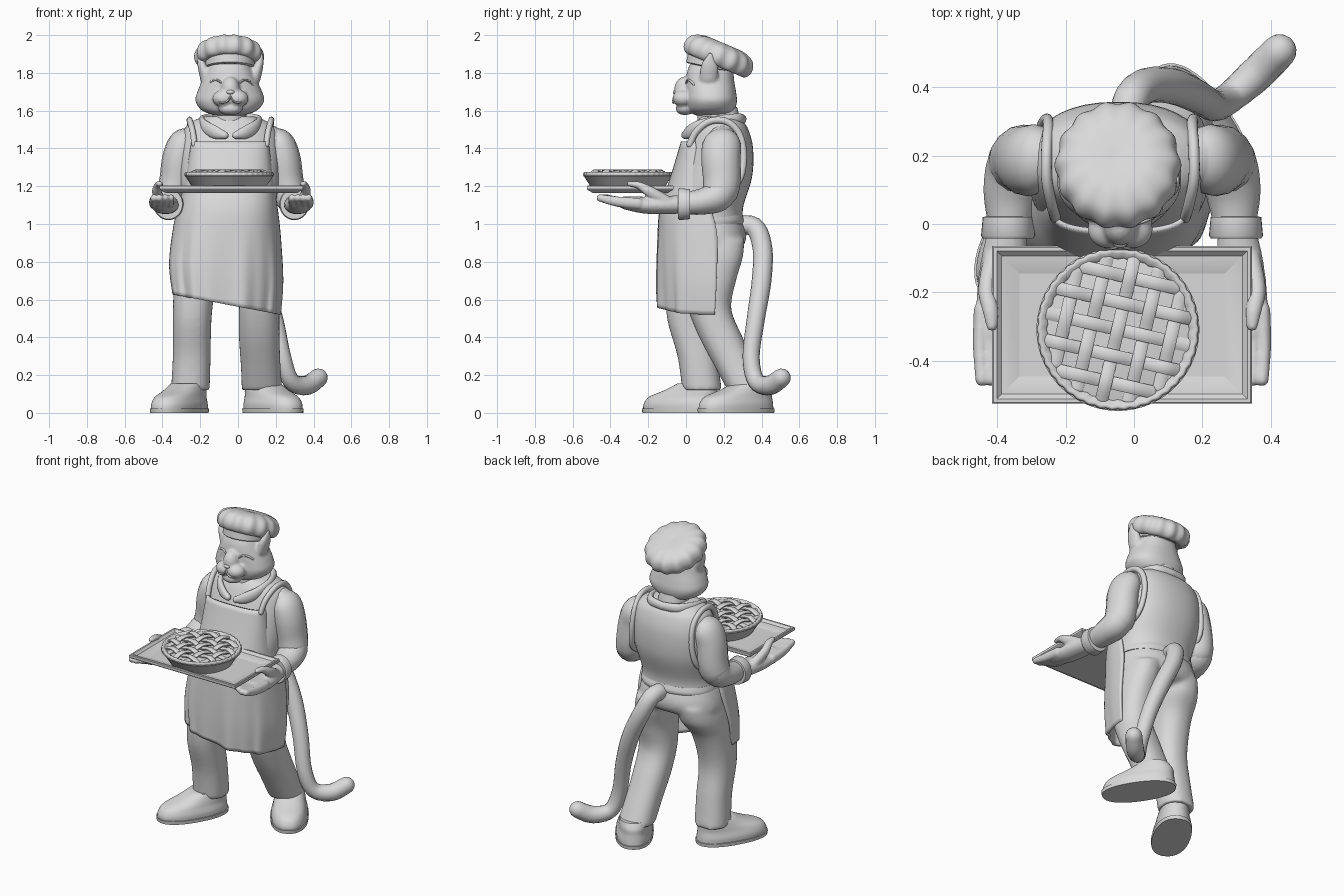
import bpy, bmesh, math
from mathutils import Vector, Matrix

cube = bpy.data.objects.get("Cube")
if cube:
    bpy.data.objects.remove(cube)

clay = bpy.data.materials.new("light_grey")
clay.use_nodes = True
clay.diffuse_color = (0.7, 0.7, 0.7, 1)
for node in clay.node_tree.nodes:
    if node.type == 'BSDF_PRINCIPLED':
        node.inputs["Base Color"].default_value = clay.diffuse_color

X, Y, Z = Vector((1, 0, 0)), Vector((0, 1, 0)), Vector((0, 0, 1))
MID = -0.04          # the figure's own centre line
SIDES = (("right", -1), ("left", 1))


def spline(rows, steps=5):
    """Smooth curve through rows of numbers."""
    rows = [tuple(r) for r in rows]
    padded = [rows[0]] + rows + [rows[-1]]
    out = []
    for a, b, c, d in zip(padded, padded[1:], padded[2:], padded[3:]):
        for k in range(steps):
            t = k / steps
            out.append([q + 0.5 * t * (r - p + t * (2*p - 5*q + 4*r - s + t * (3*(q - r) + s - p)))
                        for p, q, r, s in zip(a, b, c, d)])
    return out + [list(rows[-1])]


def skin(bm, rings, closed=True):
    """Join point rings with quads; closed rings also get end caps."""
    loops = [[bm.verts.new(p) for p in ring] for ring in rings]
    n = len(loops[0])
    for low, high in zip(loops, loops[1:]):
        for i in range(n if closed else n - 1):
            j = (i + 1) % n
            bm.faces.new((low[i], low[j], high[j], high[i]))
    if closed:
        bm.faces.new(loops[0][::-1])
        bm.faces.new(loops[-1])


def bend(v, power):
    return math.copysign(abs(v) ** power, v)


def oval(x0, x1, y0, y1, z, n=40, power=0.87):
    turn = [2 * math.pi * i / n for i in range(n)]
    return [Vector(((x0 + x1) / 2 + (x1 - x0) / 2 * bend(math.cos(a), power),
                    (y0 + y1) / 2 + (y1 - y0) / 2 * bend(math.sin(a), power), z)) for a in turn]


def loft(bm, rows, move=None):
    """Rows are z, x0, x1, y0, y1."""
    rings = [oval(*r[1:], r[0]) for r in spline(rows)]
    if move:
        rings = [[move @ p for p in ring] for ring in rings]
    skin(bm, rings)


def tube(bm, rows, ref=X, n=16):
    """Rows are x, y, z, radius along ref, other radius; ends are rounded."""
    path = spline(rows)
    pts = [Vector(r[:3]) for r in path]
    tans = [(pts[min(i + 1, len(pts) - 1)] - pts[max(i - 1, 0)]).normalized() for i in range(len(pts))]
    stations = [(p, t, r[3], r[4]) for p, t, r in zip(pts, tans, path)]

    def cap(station, sign):
        p, t, a, b = station
        return [(p + t * sign * min(a, b) * math.sin(k), t, a * math.cos(k), b * math.cos(k))
                for k in (0.4, 0.8, 1.15, 1.4)]
    stations = cap(stations[0], -1)[::-1] + stations + cap(stations[-1], 1)
    rings = []
    for p, t, a, b in stations:
        u = (ref - t * ref.dot(t)).normalized()
        v = t.cross(u)
        rings.append([p + u * a * math.cos(w) + v * b * math.sin(w)
                      for w in (2 * math.pi * i / n for i in range(n))])
    skin(bm, rings)


def ball(bm, centre, size):
    bmesh.ops.create_uvsphere(bm, u_segments=24, v_segments=16, radius=1,
                              matrix=Matrix.Translation(centre) @ Matrix.Diagonal((*size, 1)))


def revolve(bm, profile, move, lobes=0, depth=0, n=168):
    rings = [[move @ Vector((r * (1 + depth * math.cos(lobes * a)) * math.cos(a),
                             r * (1 + depth * math.cos(lobes * a)) * math.sin(a), z))
              for a in (2 * math.pi * i / n for i in range(n))] for r, z in profile]
    skin(bm, rings)


def finish(name, bm, voxel=0, thick=0, sharp=45):
    """Turn the mesh into an object; voxel blends overlapping pieces."""
    bmesh.ops.recalc_face_normals(bm, faces=bm.faces)
    mesh = bpy.data.meshes.new(name)
    bm.to_mesh(mesh)
    bm.free()
    mesh.polygons.foreach_set("use_smooth", [True] * len(mesh.polygons))
    mesh.set_sharp_from_angle(angle=math.radians(sharp))
    mesh.materials.append(clay)
    obj = bpy.data.objects.new(name, mesh)
    bpy.context.scene.collection.objects.link(obj)
    if thick:
        mod = obj.modifiers.new("thickness", 'SOLIDIFY')
        mod.thickness, mod.offset = thick, 0
    if voxel:
        mod = obj.modifiers.new("blend", 'REMESH')
        mod.mode, mod.voxel_size, mod.use_smooth_shade = 'VOXEL', voxel, True
        mod = obj.modifiers.new("soften", 'SMOOTH')
        mod.factor, mod.iterations = 0.5, 6


def part(name, build, rows, **options):
    bm = bmesh.new()
    build(bm, rows, **options)
    finish(name, bm)


# Trousers: pelvis and two legs blended together
bm = bmesh.new()
loft(bm, [(.85, -.26, .16, .02, .24), (.88, -.32, .21, -.07, .3), (.95, -.315, .205, -.1, .32),
          (1.06, -.28, .18, -.09, .285)])
loft(bm, [(.12, -.355, -.15, -.02, .19), (.3, -.345, -.145, -.045, .165), (.5, -.345, -.14, -.1, .14),
          (.7, -.34, -.115, -.11, .19), (.82, -.33, -.08, -.1, .275), (.92, -.31, -.07, -.09, .3)])
loft(bm, [(.12, .02, .235, .22, .43), (.25, .015, .225, .15, .37), (.4, .005, .22, .07, .3),
          (.55, .005, .22, .01, .24), (.7, .015, .225, -.03, .265), (.82, -.0, .22, -.06, .3),
          (.92, -.01, .2, -.06, .31)])
finish("trousers", bm, voxel=.012)

# Shoes with soles, toes turned out
for (side, s), spot, angle in zip(SIDES, ((-.31, -.025, 0), (.185, .265, 0)), (-30, 33)):
    place = Matrix.Translation(spot) @ Matrix.Rotation(math.radians(angle), 4, 'Z')
    part(side + "_shoe", loft, [(.02, -.108, .108, -.22, .22), (.05, -.108, .108, -.215, .217),
                                (.085, -.098, .098, -.185, .213), (.12, -.09, .09, -.09, .21),
                                (.155, -.082, .082, -.01, .19)], move=place)
    part(side + "_sole", loft, [(0, -.112, .112, -.224, .224), (.022, -.114, .114, -.227, .227)], move=place)

# Torso, waistband, neck
part("vest", loft, [(1.03, -.29, .2, -.1, .3), (1.1, -.29, .2, -.1, .305), (1.25, -.31, .22, -.05, .35),
                    (1.4, -.31, .22, -.005, .355), (1.5, -.285, .2, .035, .33), (1.545, -.24, .15, .06, .3),
                    (1.57, -.17, .08, .08, .28)])
part("waistband", loft, [(1.0, -.295, .2, -.1, .305), (1.02, -.295, .2, -.1, .31), (1.05, -.29, .195, -.1, .3)])
part("neck", loft, [(1.45, -.15, .06, .05, .3), (1.52, -.14, .05, .06, .295), (1.62, -.13, .04, .06, .27)])

# Apron: one folded sheet wrapped round the front, hem swung to one side
rows = spline([(0, -.34, .22, -.155, .11), (.2, -.358, .233, -.155, .13), (.45, -.335, .22, -.145, .15),
               (.6, -.305, .205, -.13, .13), (.75, -.275, .185, -.085, .09), (1, -.24, .155, -.02, .05)])
rings = []
for t, x0, x1, front, edge in rows:
    ring = []
    for i in range(73):
        a = math.pi * i / 72
        low = max(0, 1 - 1.5 * t)
        x = (x0 + x1) / 2 - (x1 - x0) / 2 * bend(math.cos(a), .72)
        side_edge = edge - .1 * low * (1 - i / 72)
        y = side_edge - (side_edge - front) * math.sin(a) ** (.72 + .25 * low * i / 72)
        y += .16 * low * max(0, x + .1)
        fold = max(0, .5 - t) * (.02 * math.sin(9 * a + 1) + .012 * math.sin(17 * a))
        hem = .57 - .19 * (x - MID)
        ring.append(Vector((x, y + fold, hem + (1.435 - hem) * t)))
    rings.append(ring)
bm = bmesh.new()
skin(bm, rings, closed=False)
finish("apron", bm, thick=.014)

# Shirt collar and apron straps running round the armholes
for side, s in SIDES:
    part(side + "_collar", tube, [(MID + s * d, y, z, a, .02) for d, y, z, a in (
        (0, .3, 1.555, .025), (.1, .275, 1.555, .03), (.15, .17, 1.54, .034), (.135, .07, 1.515, .035),
        (.08, .015, 1.485, .034), (.03, -.005, 1.47, .02))], ref=Z)
    part(side + "_strap", tube, [(MID + s * d, y, z, .016, .018) for d, y, z in (
        (.19, .02, 1.42), (.2, .055, 1.49), (.215, .13, 1.545), (.215, .22, 1.54), (.21, .285, 1.47),
        (.215, .305, 1.35), (.23, .28, 1.23), (.235, .2, 1.17))])

# Arms, cuffs and hands
for side, s in SIDES:
    def arm_rows(points):
        return [(MID + .005 + s * d, y, z, a, b) for d, y, z, a, b in points]
    part(side + "_sleeve", tube, arm_rows([
        (.215, .19, 1.47, .05, .07), (.25, .19, 1.43, .08, .1), (.275, .185, 1.35, .09, .104),
        (.29, .19, 1.24, .09, .1), (.3, .185, 1.18, .09, .095)]))
    part(side + "_forearm", tube, arm_rows([
        (.295, .19, 1.24, .08, .085), (.31, .175, 1.155, .085, .085), (.325, .09, 1.12, .08, .07),
        (.33, 0, 1.11, .062, .06)]))
    bm = bmesh.new()
    skin(bm, [[Vector((MID + .005 + s * (.333 + w * math.cos(a)), y, 1.105 + w * 1.07 * math.sin(a)))
               for a in (math.pi * i / 16 for i in range(32))]
              for w, y in ((.065, .022), (.074, .02), (.079, -.034), (.074, -.042), (.06, -.042))])
    finish(side + "_cuff", bm)
    bm = bmesh.new()
    tube(bm, arm_rows([(.335, -.01, 1.105, .055, .05), (.345, -.11, 1.1, .068, .048),
                       (.358, -.22, 1.1, .068, .045), (.366, -.32, 1.112, .06, .036)]))
    for k in range(4):
        spread, reach = .322 + .03 * k, -.42 - .018 * min(k, 2)
        tube(bm, arm_rows([(spread, -.25, 1.108, .022, .03), (spread + .002, -.36, 1.118, .022, .028),
                           (spread - .002, reach, 1.138, .019, .02)]))
    tube(bm, arm_rows([(.375, -.1, 1.12, .03, .03), (.395, -.19, 1.17, .026, .03),
                       (.385, -.25, 1.205, .024, .02), (.38, -.3, 1.213, .017, .014)]))
    finish(side + "_hand", bm, voxel=.007)

# Tail
part("tail", tube, [(-.03, .25, .99, .05, .05), (-.01, .36, .985, .052, .052), (.04, .405, .87, .052, .052),
                    (.12, .4, .7, .052, .052), (.19, .37, .5, .048, .048), (.235, .345, .3, .045, .045),
                    (.28, .37, .17, .046, .046), (.36, .44, .145, .052, .052), (.425, .505, .185, .05, .05)])

# Head: skull, muzzle, chin and ears blended together
bm = bmesh.new()
loft(bm, [(1.575, -.12, .03, .05, .22), (1.6, -.19, .1, .015, .255), (1.65, -.225, .138, 0, .27),
          (1.7, -.215, .128, 0, .265), (1.76, -.19, .1, .0, .255), (1.82, -.165, .075, .01, .25),
          (1.88, -.14, .05, .04, .24)])
ball(bm, (MID, -.005, 1.61), (.065, .05, .034))
ball(bm, (MID, -.008, 1.71), (.05, .055, .07))
for side, s in SIDES:
    ball(bm, (MID + s * .036, -.015, 1.665), (.06, .057, .046))
    tube(bm, [(MID + s * .125, .12, 1.77, .035, .05), (MID + s * .15, .125, 1.84, .025, .045),
              (MID + s * .166, .13, 1.9, .009, .012)])
finish("head", bm, voxel=.008)

# Nose, smile and closed eyes
bm = bmesh.new()
ball(bm, (MID, -.056, 1.698), (.021, .014, .012))
finish("nose", bm)
for side, s in SIDES:
    part(side + "_smile", tube, [(MID + s * d, y, z, .006, .005) for d, y, z in (
        (0, -.063, 1.675), (.018, -.068, 1.648), (.05, -.062, 1.642), (.08, -.033, 1.66))], ref=Y, n=8)
    part(side + "_eye", tube, [(MID + s * d, y, z, .006, .006) for d, y, z in (
        (.045, .002, 1.745), (.07, .009, 1.762), (.095, .022, 1.758), (.118, .043, 1.738))], ref=Y, n=8)

# Pleated cap on a band
bm = bmesh.new()
revolve(bm, spline([(.1, -.04), (.15, -.05), (.175, -.028), (.18, .01), (.16, .05),
                    (.11, .073), (.05, .076), (.004, .073)], 4),
        Matrix.Translation((-.047, .172, 1.886)) @ Matrix.Rotation(math.radians(-23), 4, 'X')
        @ Matrix.Diagonal((1, 1.07, 1, 1)), lobes=14, depth=.025)
finish("cap_crown", bm)
bm = bmesh.new()
revolve(bm, [(.122, -.05), (.13, -.045), (.132, .05)],
        Matrix.Translation((-.043, .138, 1.875)) @ Matrix.Rotation(math.radians(-12), 4, 'X'))
finish("cap_band", bm)

# Tray with raised rim and sloping inner border
bm = bmesh.new()
skin(bm, [[Vector((-.035 + sx * w, -.295 + sy * (w - .15), z)) for sx, sy in ((-1, -1), (1, -1), (1, 1), (-1, 1))]
          for w, z in ((.345, 1.163), (.376, 1.18), (.38, 1.185), (.38, 1.2), (.376, 1.204), (.366, 1.204),
                       (.352, 1.19), (.345, 1.189), (.3, 1.176))])
finish("tray", bm, sharp=12)

# Pie: dish, crimped crust and woven lattice
place = Matrix.Translation((-.047, -.308, 0))
bm = bmesh.new()
revolve(bm, [(.18, 1.176), (.186, 1.18), (.23, 1.25), (.238, 1.255), (.222, 1.262), (.01, 1.255)], place)
finish("pie_dish", bm)
bm = bmesh.new()
revolve(bm, spline([(.205, 1.25), (.23, 1.253), (.235, 1.265), (.228, 1.275), (.21, 1.266), (.205, 1.257)], 3),
        place, lobes=42, depth=.009)
finish("pie_crust", bm)
bm = bmesh.new()
gap = .078
for way in range(2):
    turn = place @ Matrix.Rotation(math.radians(-13 + 90 * way), 4, 'Z')
    for k in range(-2, 3):
        half = math.sqrt(.212 ** 2 - (k * gap) ** 2)
        line = [(-half, 1.262)]
        line += [(j * gap, 1.27 + (.01 if (j + k + way) % 2 else -.006))
                 for j in range(-2, 3) if abs(j * gap) < half - .02]
        line.append((half, 1.262))
        tube(bm, [(*(turn @ Vector((x, k * gap, z))), .009, .02) for x, z in line], ref=Z, n=10)
finish("pie_lattice", bm)
